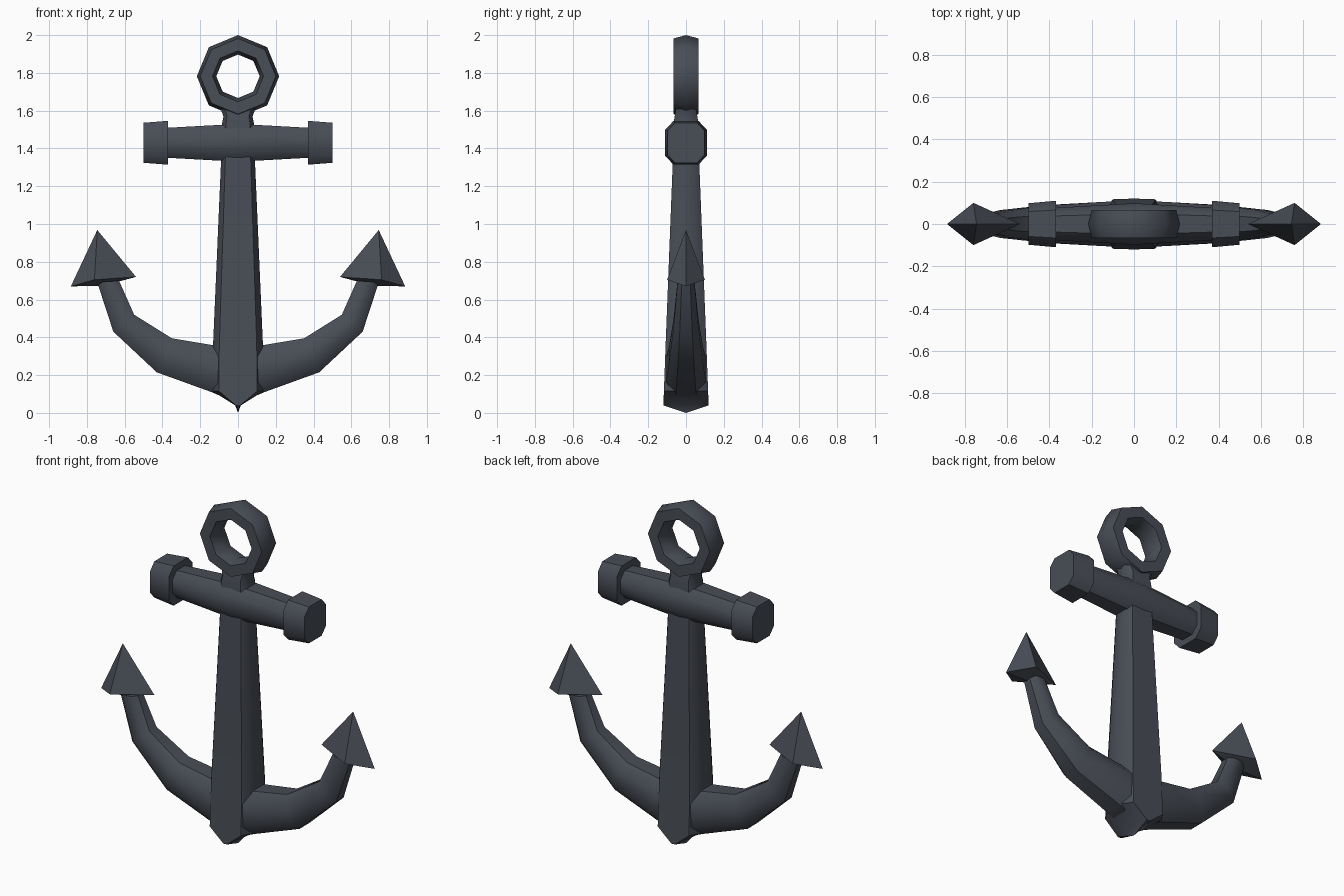
import bpy, bmesh, math
from mathutils import Vector

if "Cube" in bpy.data.objects:
    bpy.data.objects.remove(bpy.data.objects["Cube"])

iron = bpy.data.materials.new("dark iron")
iron.diffuse_color = (0.065, 0.074, 0.092, 1)
iron.use_nodes = True
iron.node_tree.nodes["Principled BSDF"].inputs["Base Color"].default_value = iron.diffuse_color


def finish(name, bm, mirror=False, angle=45):
    bmesh.ops.recalc_face_normals(bm, faces=bm.faces)
    me = bpy.data.meshes.new(name)
    bm.to_mesh(me)
    bm.free()
    me.materials.append(iron)
    ob = bpy.data.objects.new(name, me)
    bpy.context.collection.objects.link(ob)
    if mirror:
        mod = ob.modifiers.new("mirror", 'MIRROR')
        mod.use_clip = True
    bpy.ops.object.select_all(action='DESELECT')
    ob.select_set(True)
    bpy.context.view_layer.objects.active = ob
    bpy.ops.object.shade_smooth_by_angle(angle=math.radians(angle))
    return ob


def loft(name, rings, closed=False, caps=(True, True), tip=None, **kw):
    """Skin a list of equal-length point rings; tip closes the first ring to a point."""
    bm = bmesh.new()
    vs = [[bm.verts.new(p) for p in r] for r in rings]
    n = len(vs[0])
    pairs = list(zip(vs, vs[1:])) + ([(vs[-1], vs[0])] if closed else [])
    for a, b in pairs:
        for i in range(n):
            j = (i + 1) % n
            bm.faces.new((a[i], a[j], b[j], b[i]))
    if tip:
        t = bm.verts.new(tip)
        for i in range(n):
            bm.faces.new((vs[0][i], vs[0][(i + 1) % n], t))
    elif caps[0] and not closed:
        bm.faces.new(vs[0])
    if caps[1] and not closed:
        bm.faces.new(vs[-1])
    return finish(name, bm, **kw)


def octagon(a, b, ca=0.65, cb=0.55):
    """Chamfered rectangle with half sizes a, b."""
    return [(a, -b * cb), (a, b * cb), (a * ca, b), (-a * ca, b),
            (-a, b * cb), (-a, -b * cb), (-a * ca, -b), (a * ca, -b)]


# shank with pointed crown at the foot and neck under the ring
shank = [(0.04, 0.015, 0.12), (0.115, 0.135, 0.117), (0.36, 0.132, 0.108),
         (1.33, 0.09, 0.07), (1.53, 0.085, 0.066), (1.57, 0.077, 0.06),
         (1.63, 0.10, 0.05)]
loft("shank", [[(x, y, z) for x, y in octagon(hx, hy, 0.75)] for z, hx, hy in shank],
     tip=(0, 0, 0.0))

# curved arms: lower x, lower z, upper x, upper z, half thickness
arms = [(0, 0.05, 0, 0.36, 0.11), (0.14, 0.11, 0.14, 0.36, 0.105),
        (0.43, 0.215, 0.35, 0.395, 0.09), (0.66, 0.43, 0.55, 0.52, 0.066),
        (0.745, 0.69, 0.63, 0.70, 0.045)]
rings = []
for lx, lz, ux, uz, w in arms:
    c = Vector(((lx + ux) / 2, 0, (lz + uz) / 2))
    d = Vector(((ux - lx) / 2, 0, (uz - lz) / 2))
    rings.append([c + d * t + Vector((0, y, 0)) for t, y in octagon(1, w, 0.5, 0.5)])
loft("arms", rings, caps=(False, True), mirror=True)

# four-sided fluke points
base = [(0.885, 0, 0.67), (0.76, 0.10, 0.705), (0.54, 0, 0.72), (0.76, -0.10, 0.705)]
bm = bmesh.new()
ring = [bm.verts.new(p) for p in base]
ends = [bm.verts.new((0.745, 0, 0.968)), bm.verts.new((0.72, 0, 0.672))]
for e in ends:
    for i in range(4):
        bm.faces.new((ring[i], ring[(i + 1) % 4], e))
finish("flukes", bm, mirror=True, angle=30)

# cross stock, thickest in the middle
ZS = 1.43
stock = [(-0.40, 0.075, 0.078), (0, 0.098, 0.10), (0.40, 0.075, 0.078)]
loft("stock", [[(x, y, ZS + z) for y, z in octagon(hy, hz, 0.5, 0.5)]
               for x, hy, hz in stock])

# end caps on the stock
caps = [(0.37, 0.11, 0.116), (0.50, 0.098, 0.106)]
loft("stock_caps", [[(x, y, ZS + z) for y, z in octagon(hy, hz, 0.6, 0.6)]
                    for x, hy, hz in caps], mirror=True)

# eight-sided ring with a hexagonal section
section = [(0.218, 0), (0.20, 0.067), (0.135, 0.067), (0.115, 0),
           (0.135, -0.067), (0.20, -0.067)]
rings = []
for k in range(8):
    a = k * math.pi / 4
    rings.append([(r * math.sin(a), y, 1.782 + r * math.cos(a)) for r, y in section])
loft("ring", rings, closed=True)
